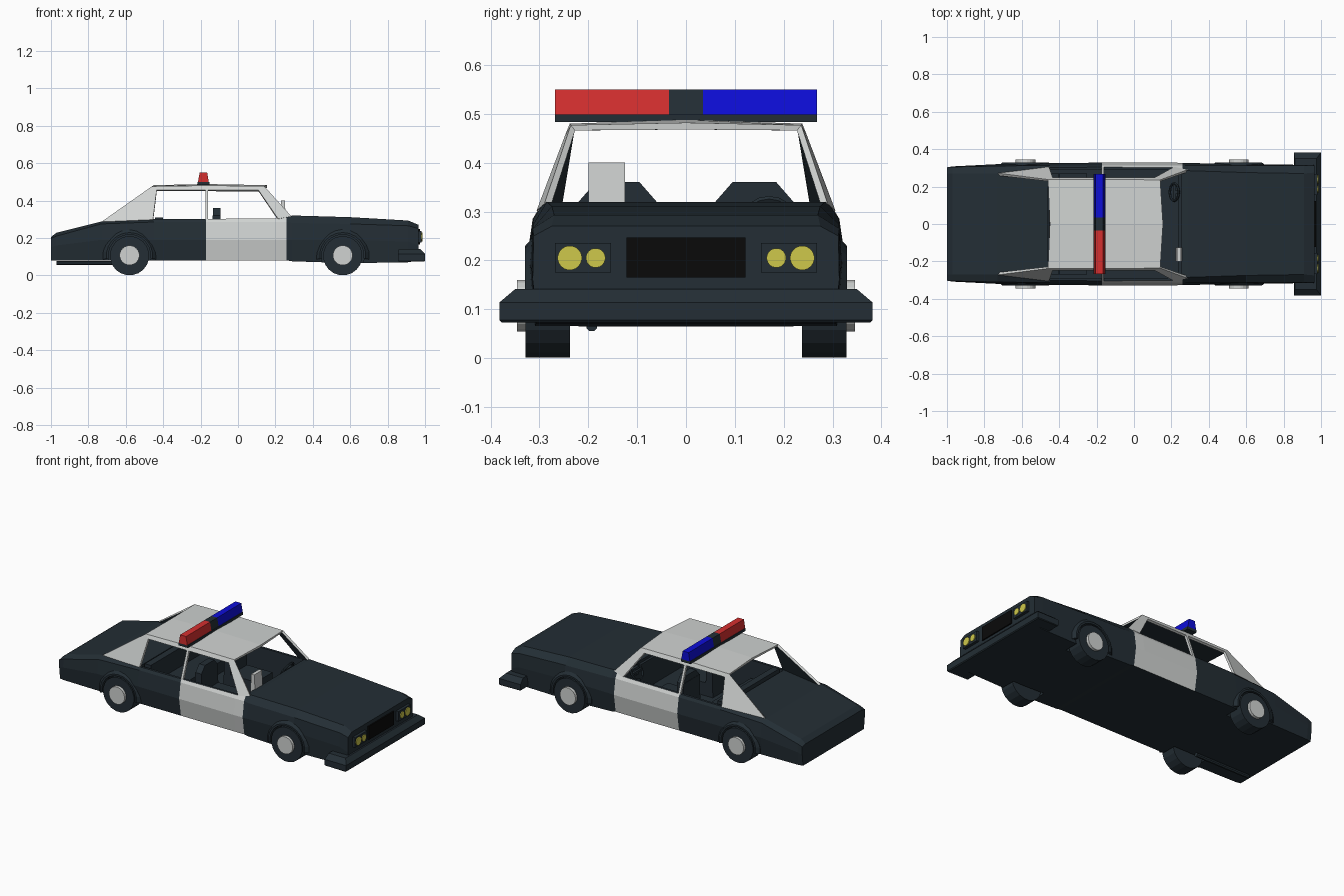
import bpy, bmesh, math
from mathutils import Matrix, Vector

if "Cube" in bpy.data.objects:
    bpy.data.objects.remove(bpy.data.objects["Cube"])


def mat(name, r, g, b):
    m = bpy.data.materials.new(name)
    m.diffuse_color = (r, g, b, 1)
    m.use_nodes = True
    m.node_tree.nodes["Principled BSDF"].inputs["Base Color"].default_value = m.diffuse_color
    return m


DARK = mat("dark_slate", 0.017, 0.027, 0.035)
WHITE = mat("off_white", 0.63, 0.65, 0.64)
RED = mat("red", 0.66, 0.028, 0.028)
BLUE = mat("blue", 0.004, 0.004, 0.68)
YELLOW = mat("lamp_yellow", 0.62, 0.58, 0.07)
BLACK = mat("black", 0.003, 0.003, 0.003)


def obj(name, verts, faces, *mats):
    me = bpy.data.meshes.new(name)
    me.from_pydata([tuple(v) for v in verts], [], faces)
    bm = bmesh.new()
    bm.from_mesh(me)
    bmesh.ops.recalc_face_normals(bm, faces=bm.faces)
    bm.to_mesh(me)
    bm.free()
    for m in mats:
        me.materials.append(m)
    o = bpy.data.objects.new(name, me)
    bpy.context.collection.objects.link(o)
    return o


def loft(name, rings, *mats):
    """Closed skin through rings of equal point count."""
    n = len(rings[0])
    faces = [(i * n + j, i * n + (j + 1) % n, (i + 1) * n + (j + 1) % n, (i + 1) * n + j)
             for i in range(len(rings) - 1) for j in range(n)]
    faces += [tuple(range(n)), tuple(range((len(rings) - 1) * n, len(rings) * n))]
    return obj(name, [p for r in rings for p in r], faces, *mats)


def box(name, x0, x1, y0, y1, z0, z1, m, taper_x=0, taper_y=0):
    def ring(z, a, b):
        return [(x0 + a, y0 + b, z), (x1 - a, y0 + b, z), (x1 - a, y1 - b, z), (x0 + a, y1 - b, z)]
    return loft(name, [ring(z0, 0, 0), ring(z1, taper_x, taper_y)], m)


def cyl(name, axis, c, r, a, b, m, n=20):
    """Cylinder along x or y from a to b, centred at c in the other two axes."""
    def pt(t, d):
        u, v = c[0] + r * math.cos(t), c[1] + r * math.sin(t)
        return (d, u, v) if axis == "x" else (u, d, v)
    ts = [2 * math.pi * (i + .5) / n for i in range(n)]
    return loft(name, [[pt(t, d) for t in ts] for d in (a, b)], m)


# Body: x, then bottom / middle / belt / top edge as half width and height
sections = [
    (-1.00, .295, .08, .303, .15, .303, .198, .27, .205),
    (-0.97, .300, .08, .308, .16, .305, .21, .27, .228),
    (-0.73, .305, .08, .320, .19, .310, .275, .27, .288),
    (-0.45, .310, .08, .326, .19, .314, .285, .302, .300),
    (-0.17, .310, .08, .328, .19, .314, .285, .304, .302),
    (0.20, .310, .08, .328, .19, .314, .285, .302, .304),
    (0.26, .310, .08, .327, .19, .313, .285, .295, .312),
    (0.29, .310, .075, .326, .19, .312, .280, .285, .320),
    (0.60, .310, .065, .320, .19, .312, .275, .275, .311),
    (0.91, .308, .07, .316, .18, .314, .265, .27, .293),
    (0.965, .305, .08, .314, .16, .312, .250, .275, .270),
]
rings = []
for x, *p in sections:
    half = [(x, p[i], p[i + 1]) for i in range(0, 8, 2)]
    rings.append(half + [(x, -y, z) for _, y, z in reversed(half)])
body = loft("body", rings, DARK, WHITE)
for f in body.data.polygons:  # white front doors
    c = f.center
    if -0.17 < c.x < 0.26 and abs(c.y) > 0.2:
        f.material_index = 1

# Cutters for the cabin and the wheel wells
WHEELS = [(x, s) for x in (-0.58, 0.56) for s in (-1, 1)]
cutters = [box("cabin_cutter", -0.46, 0.25, -0.288, 0.288, 0.13, 0.6, DARK)]
for x, s in WHEELS:
    cutters.append(cyl("wheel_well_cutter", "y", (x, .105), .115, s * .22, s * .40, DARK))
for c in cutters:
    b = body.modifiers.new("cut", "BOOLEAN")
    b.object = c
    b.operation = "DIFFERENCE"
    b.solver = "EXACT"
    c.hide_render = True
    c.hide_viewport = False
    c.display_type = "WIRE"
bpy.context.view_layer.update()
dg = bpy.context.evaluated_depsgraph_get()
cut_mesh = bpy.data.meshes.new_from_object(body.evaluated_get(dg))
body.modifiers.clear()
body.data = cut_mesh
for c in cutters:
    bpy.data.objects.remove(c)

# Greenhouse: pillars and roof with open windows, dark lining inside
side = [
    (-.73, .272, .286), (-.455, .306, .298), (-.435, .248, .455), (-.46, .238, .476),  # rear pillar
    (-.175, .248, .455), (-.175, .238, .480), (-.160, .248, .455), (-.160, .238, .480),
    (.11, .248, .455), (.14, .236, .477),                                             # rail
    (.215, .306, .302), (.285, .290, .316),                                           # front pillar
    (-.175, .306, .298), (-.160, .306, .298),                                         # middle pillar
    (-.45, .0, .482), (-.175, .0, .488), (-.160, .0, .488), (.155, .0, .482),         # roof centre
]
quads = [(0, 1, 2, 3), (3, 2, 4, 5), (5, 4, 6, 7), (7, 6, 8, 9), (9, 8, 10, 11),
         (4, 12, 13, 6), (14, 3, 5, 15), (15, 5, 7, 16), (16, 7, 9, 17)]
n = len(side)
bm = bmesh.new()
vs = [bm.verts.new(p) for p in side] + [bm.verts.new((x, -y, z)) for x, y, z in side]
for q in quads:
    bm.faces.new([vs[i] for i in q])
    bm.faces.new([vs[i + n] for i in reversed(q)])
bmesh.ops.remove_doubles(bm, verts=bm.verts, dist=1e-4)
bmesh.ops.recalc_face_normals(bm, faces=bm.faces)
bm.normal_update()
if sum(f.normal.z for f in bm.faces) < 0:
    bmesh.ops.reverse_faces(bm, faces=bm.faces)
cabin = obj("roof_and_pillars", [], [], WHITE, DARK)
bm.to_mesh(cabin.data)
bm.free()
sol = cabin.modifiers.new("lining", "SOLIDIFY")
sol.thickness = 0.014
sol.offset = -1
sol.material_offset = 1

# Wheels, hubcaps and wheel arch flares
for x, s in WHEELS:
    cyl("tire", "y", (x, .105), .105, s * .238, s * .329, DARK)
    cyl("hubcap", "y", (x, .107), .053, s * .30, s * .346, WHITE)
    arc = []
    for i in range(13):
        t = math.radians(-8 + 196 * i / 12)
        d = Vector((math.cos(t), 0, math.sin(t)))
        arc.append([Vector((x, s * y, .105)) + d * r
                    for r, y in ((.113, .29), (.113, .330), (.124, .330), (.142, .314), (.142, .29))])
    loft("wheel_arch", arc, DARK)

# Front bumper with a chamfered upper edge
loft("front_bumper", [
    [(.86, -.378, .075), (.995, -.378, .073), (.995, .378, .073), (.86, .378, .075)],
    [(.855, -.382, .078), (1.0, -.382, .078), (1.0, .382, .078), (.855, .382, .078)],
    [(.855, -.382, .114), (1.0, -.382, .114), (1.0, .382, .114), (.855, .382, .114)],
    [(.86, -.35, .141), (.975, -.35, .141), (.975, .35, .141), (.86, .35, .141)]], DARK)

# Grille and headlamps
box("grille", .955, .973, -.122, .122, .165, .247, BLACK)
for s in (-1, 1):
    a, b = sorted((s * .154, s * .268))
    box("lamp_bezel", .95, .982, a, b, .175, .236, DARK)
    cyl("outer_headlamp", "x", (s * .238, .205), .025, .975, .987, YELLOW)
    cyl("inner_headlamp", "x", (s * .185, .205), .020, .975, .987, YELLOW)

# Roof light bar
box("light_bar_base", -.217, -.153, -.268, .268, .483, .499, DARK)
for name, y0, y1, m in (("red_light", -.268, -.035, RED), ("light_bar_middle", -.035, .035, DARK),
                        ("blue_light", .035, .268, BLUE)):
    box(name, -.214, -.156, y0, y1, .498, .55, m, taper_x=.009)

# Seats
for s in (-1, 1):
    box("front_seat_cushion", -.11, .08, s * .14 - .08, s * .14 + .08, .13, .21, DARK)
    box("front_seat_back", -.14, -.09, s * .14 - .08, s * .14 + .08, .13, .32, DARK, taper_x=.004)
    box("front_headrest", -.134, -.094, s * .14 - .08, s * .14 + .08, .32, .36, DARK, taper_y=.035)
box("rear_seat_cushion", -.42, -.25, -.27, .27, .13, .20, DARK)
box("rear_seat_back", -.455, -.39, -.27, .27, .13, .31, DARK, taper_x=.012)

# Steering wheel with column, dashboard and screen
bm = bmesh.new()
tilt = Matrix.Translation((.215, .17, .285)) @ Matrix.Rotation(math.radians(-60), 4, "Y")
N, M = 16, 6
rim = [[tilt @ Vector(((.047 + .007 * math.cos(b)) * math.cos(a), (.047 + .007 * math.cos(b)) * math.sin(a),
                       .007 * math.sin(b))) for b in (2 * math.pi * j / M for j in range(M))]
       for a in (2 * math.pi * i / N for i in range(N))]
bm.free()
obj("steering_wheel", [p for r in rim for p in r],
    [(i * M + j, i * M + (j + 1) % M, (i + 1) % N * M + (j + 1) % M, (i + 1) % N * M + j)
     for i in range(N) for j in range(M)], DARK)
box("steering_spoke", .208, .222, .125, .215, .279, .291, DARK)
box("steering_column", .21, .26, .16, .18, .265, .285, DARK)
box("dashboard", .235, .262, -.285, .285, .13, .295, DARK)
box("dash_screen", .222, .258, -.2, -.125, .27, .40, WHITE, taper_x=.008)

# Exhaust pipe
cyl("exhaust_pipe", "x", (-.193, .066), .012, -.97, -.6, DARK, 8)
